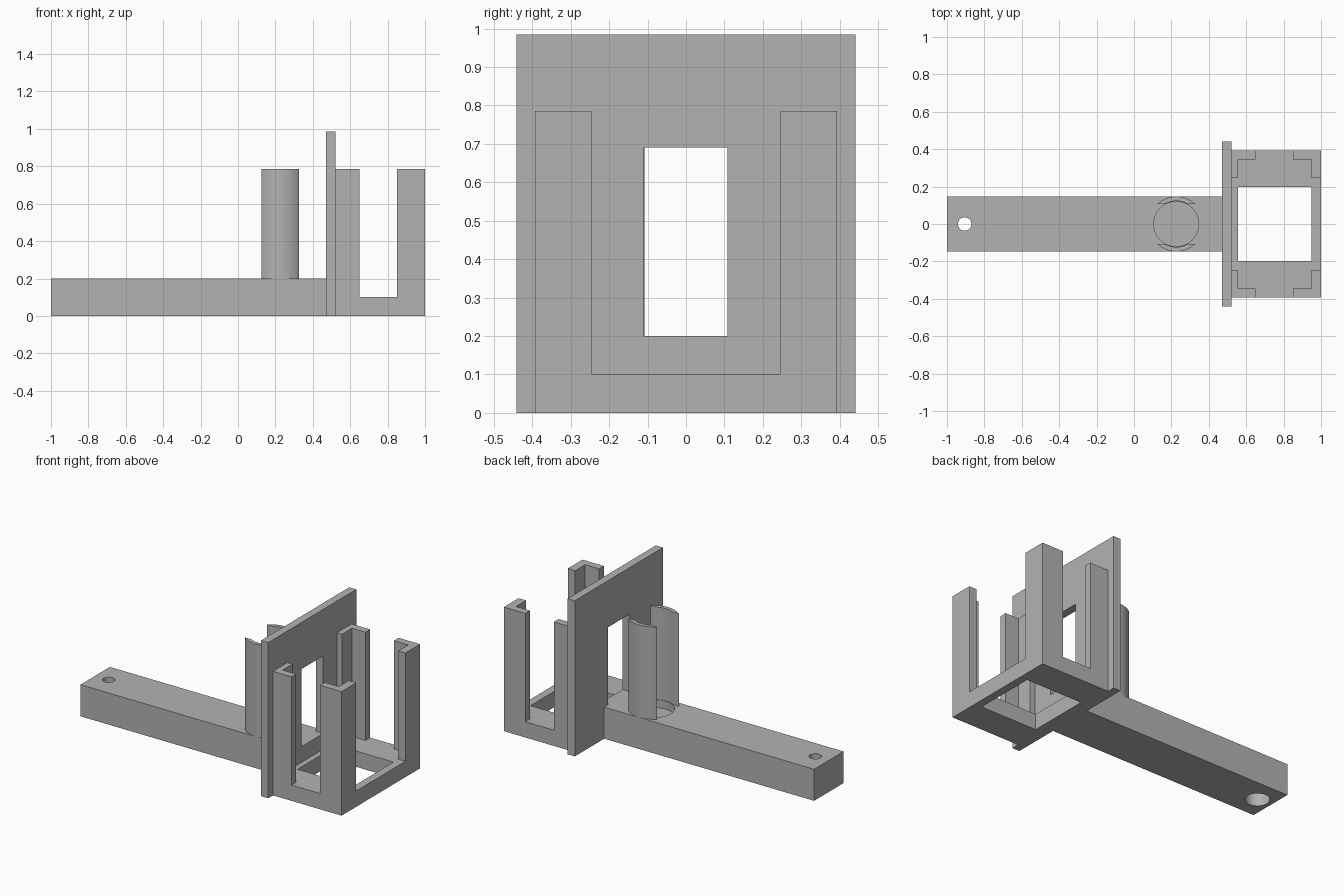
import bpy, bmesh, math

if "Cube" in bpy.data.objects:
    bpy.data.objects.remove(bpy.data.objects["Cube"], do_unlink=True)

grey = bpy.data.materials.new("plain_grey")
grey.use_nodes = True
colour = (0.45, 0.45, 0.45, 1)
grey.diffuse_color = colour
grey.node_tree.nodes["Principled BSDF"].inputs["Base Color"].default_value = colour


def prism(name, outline, z0, z1):
    """Extrude an outline in the ground plane from z0 to z1."""
    bm = bmesh.new()
    base = bm.faces.new([bm.verts.new((x, y, z0)) for x, y in outline])
    top = bmesh.ops.extrude_face_region(bm, geom=[base])["geom"]
    for v in top:
        if isinstance(v, bmesh.types.BMVert):
            v.co.z = z1
    bmesh.ops.recalc_face_normals(bm, faces=bm.faces)
    mesh = bpy.data.meshes.new(name)
    bm.to_mesh(mesh)
    bm.free()
    ob = bpy.data.objects.new(name, mesh)
    bpy.context.collection.objects.link(ob)
    mesh.materials.append(grey)
    return ob


def box(name, x0, x1, y0, y1, z0, z1):
    return prism(name, [(x0, y0), (x1, y0), (x1, y1), (x0, y1)], z0, z1)


def disc(name, x, r, z0, z1, n=64):
    ring = [2 * math.pi * i / n for i in range(n)]
    return prism(name, [(x + r * math.cos(a), r * math.sin(a)) for a in ring], z0, z1)


def cut(ob, cutter):
    """Subtract a cutter, apply the result and drop the cutter."""
    mod = ob.modifiers.new("cut", 'BOOLEAN')
    mod.operation = 'DIFFERENCE'
    mod.solver = 'EXACT'
    mod.object = cutter
    bpy.context.view_layer.objects.active = ob
    bpy.ops.object.modifier_apply(modifier=mod.name)
    bpy.data.objects.remove(cutter, do_unlink=True)


def smooth(ob):
    bpy.ops.object.select_all(action='DESELECT')
    ob.select_set(True)
    bpy.context.view_layer.objects.active = ob
    bpy.ops.object.shade_smooth_by_angle(angle=math.radians(30))


HALF = 0.147      # half width of the arm, also the clip radius
PIVOT = 0.226     # centre of the round socket

# Long arm with a counterbored screw hole and a round socket
arm = box("arm", -1, 0.47, -HALF, HALF, 0, 0.2)
cut(arm, disc("screw_hole", -0.905, 0.036, -0.1, 0.3))
cut(arm, disc("counterbore", -0.905, 0.07, -0.1, 0.1))
cut(arm, disc("socket", PIVOT, 0.12, 0.15, 0.3))
smooth(arm)

# Two upright curved clips, flat inside with a round groove
EDGE, GROOVE, STEPS = 0.108, 0.123, 20


def arc(r, sign):
    half = math.acos(EDGE / r)
    angles = [half * (1 - 2 * i / STEPS) for i in range(STEPS + 1)]
    return [(PIVOT + r * math.sin(a), sign * r * math.cos(a)) for a in angles]


for side, sign in (("back", 1), ("front", -1)):
    clip = prism(side + "_clip", arc(HALF, sign) + arc(GROOVE, sign)[::-1], 0.195, 0.785)
    smooth(clip)

# Upright plate with a window
plate = box("upright_plate", 0.47, 0.52, -0.441, 0.441, 0, 0.985)
cut(plate, box("window", 0.4, 0.6, -0.11, 0.108, 0.2, 0.69))

# Open base frame of the holder
frame = box("holder_frame", 0.52, 1, -0.393, 0.393, 0, 0.1)
cut(frame, box("frame_opening", 0.555, 0.95, -0.198, 0.198, -0.1, 0.2))

# Four L-shaped corner posts: outer x, inward direction, wall thickness, flange length
for end, x, d, wall, length in (("inner", 0.52, 1, 0.036, 0.13), ("outer", 1, -1, 0.052, 0.15)):
    for side, s in (("back", 1), ("front", -1)):
        outline = [(x, s * 0.393), (x + d * length, s * 0.393), (x + d * length, s * 0.346),
                   (x + d * wall, s * 0.346), (x + d * wall, s * 0.246), (x, s * 0.246)]
        prism(f"{side}_{end}_post", outline, 0.1, 0.785)
